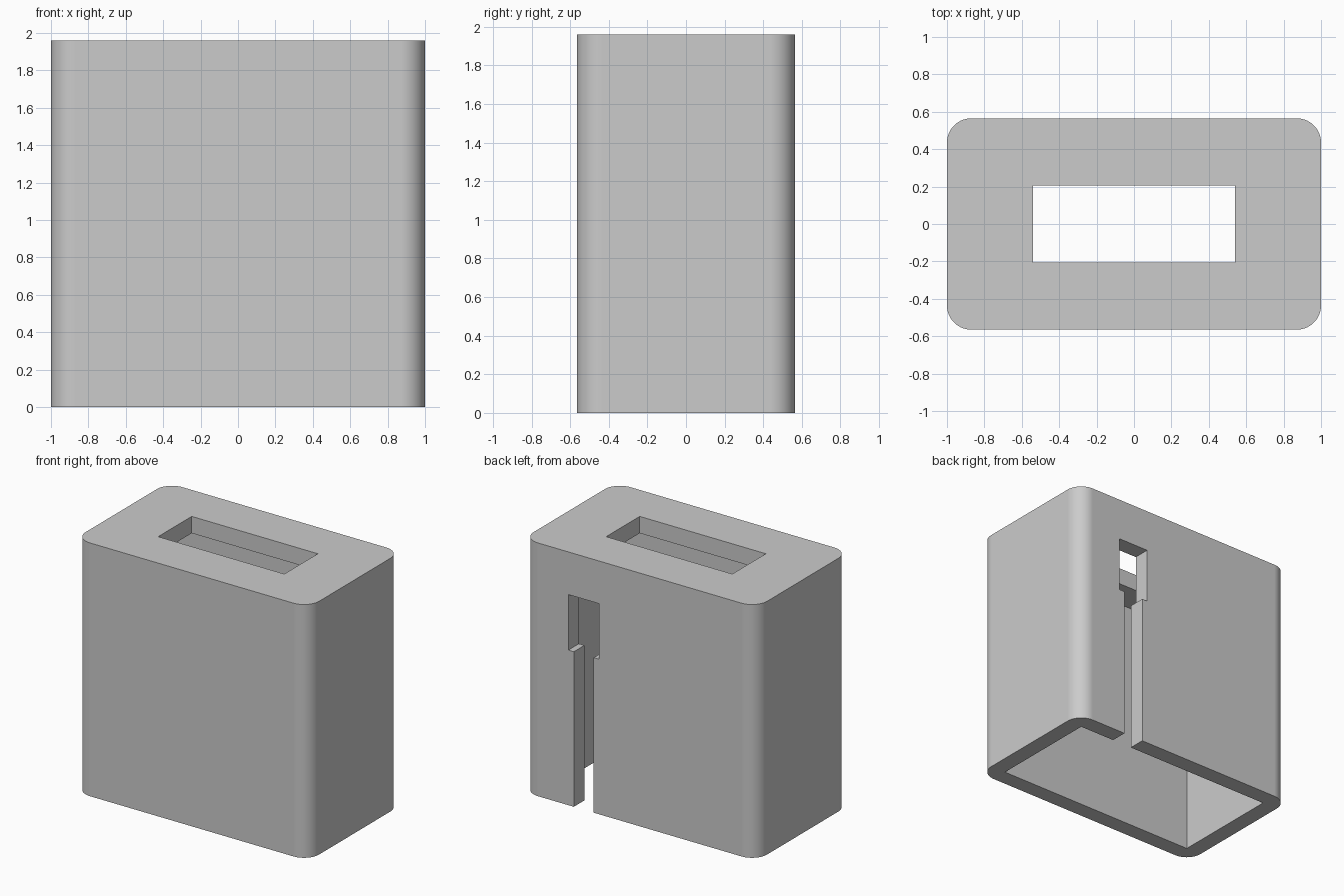
import bpy
import bmesh
from mathutils import Vector

WIDTH, DEPTH, HEIGHT = 2.0, 1.13, 1.96
WALL = 0.13          # wall thickness and outer corner radius
SLOT_X = 0.48        # centre of the back slot

default_cube = bpy.data.objects.get("Cube")
if default_cube:
    bpy.data.objects.remove(default_cube, do_unlink=True)


def make_box(name, low, high, corner_radius=0.0):
    """Box between two corners, optionally with rounded upright edges."""
    low, high = Vector(low), Vector(high)
    bm = bmesh.new()
    bmesh.ops.create_cube(bm, size=1.0)
    bmesh.ops.scale(bm, vec=high - low, verts=bm.verts)
    bmesh.ops.translate(bm, vec=(low + high) / 2, verts=bm.verts)
    if corner_radius:
        upright = [e for e in bm.edges
                   if abs(e.verts[0].co.z - e.verts[1].co.z) > 0.1]
        bmesh.ops.bevel(bm, geom=upright, offset=corner_radius,
                        segments=14, profile=0.5, affect='EDGES')
    bmesh.ops.recalc_face_normals(bm, faces=bm.faces)
    mesh = bpy.data.meshes.new(name)
    bm.to_mesh(mesh)
    bm.free()
    obj = bpy.data.objects.new(name, mesh)
    bpy.context.collection.objects.link(obj)
    return obj


def select_only(obj):
    bpy.ops.object.select_all(action='DESELECT')
    obj.select_set(True)
    bpy.context.view_layer.objects.active = obj


def cut(target, name, low, high):
    """Subtract a box from the target and discard the cutter."""
    cutter = make_box(name, low, high)
    cutter.hide_render = True
    mod = target.modifiers.new(name, 'BOOLEAN')
    mod.operation = 'DIFFERENCE'
    mod.solver = 'EXACT'
    mod.object = cutter
    select_only(target)
    bpy.ops.object.modifier_apply(modifier=mod.name)
    bpy.data.objects.remove(cutter, do_unlink=True)


# Outer shell with rounded upright corners
hx, hy = WIDTH / 2, DEPTH / 2
shell = make_box("housing_shell", (-hx, -hy, 0), (hx, hy, HEIGHT), WALL)

# Square-cornered cavity, open at the bottom
cut(shell, "cavity", (WALL - hx, WALL - hy, -0.2), (hx - WALL, hy - WALL, HEIGHT - WALL))

# Rectangular opening in the top
cut(shell, "top_opening", (-0.54, -0.205, 1.7), (0.54, 0.205, 2.2))

# Slot up the back wall, ending in a wider window
cut(shell, "back_slot", (SLOT_X - 0.085, 0.3, -0.2), (SLOT_X + 0.085, 0.8, 1.4))
cut(shell, "back_window", (SLOT_X - 0.132, 0.3, 1.2), (SLOT_X + 0.132, 0.8, 1.63))

# Plain grey finish
grey = bpy.data.materials.new("plain_grey")
grey.use_nodes = True
colour = (0.6, 0.6, 0.6, 1.0)
grey.diffuse_color = colour
grey.node_tree.nodes["Principled BSDF"].inputs["Base Color"].default_value = colour
shell.data.materials.clear()
shell.data.materials.append(grey)

# Smooth corners, crisp edges, flat walls
select_only(shell)
bpy.ops.object.shade_smooth_by_angle(angle=0.5)
weighted = shell.modifiers.new("flat_walls", 'WEIGHTED_NORMAL')
weighted.keep_sharp = True
